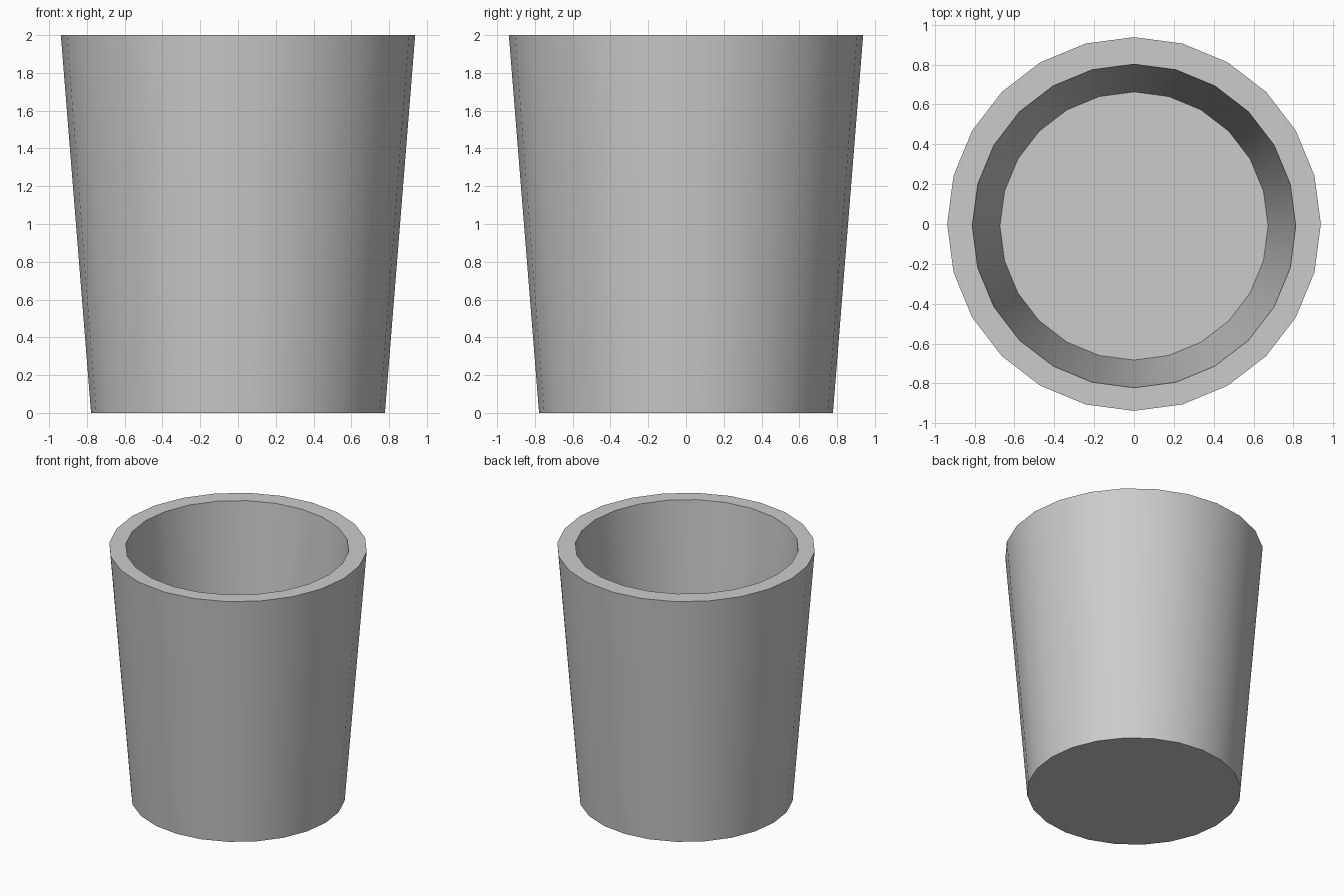
import bpy, bmesh
from math import cos, sin, pi, radians

if "Cube" in bpy.data.objects:
    bpy.data.objects.remove(bpy.data.objects["Cube"])

SIDES = 24


def ring(bm, radius, z, y=0.0):
    return [bm.verts.new((radius * cos(2 * pi * i / SIDES),
                          y + radius * sin(2 * pi * i / SIDES), z))
            for i in range(SIDES)]


def bridge(bm, a, b):
    for i in range(SIDES):
        j = (i + 1) % SIDES
        bm.faces.new((a[i], a[j], b[j], b[i]))


# Tapered cup: outer wall, flat rim, inner wall (slightly off centre), floor
bm = bmesh.new()
rings = [ring(bm, 0.778, 0), ring(bm, 0.938, 2),
         ring(bm, 0.812, 2, -0.01), ring(bm, 0.673, 0.27, -0.01)]
for lower, upper in zip(rings, rings[1:]):
    bridge(bm, lower, upper)
bm.faces.new(rings[0][::-1])
bm.faces.new(rings[-1])
bmesh.ops.recalc_face_normals(bm, faces=bm.faces)

mesh = bpy.data.meshes.new("cup")
bm.to_mesh(mesh)
bm.free()
cup = bpy.data.objects.new("cup", mesh)
bpy.context.collection.objects.link(cup)

# Smooth walls, crisp rim and base
bpy.context.view_layer.objects.active = cup
cup.select_set(True)
bpy.ops.object.shade_smooth_by_angle(angle=radians(30))
